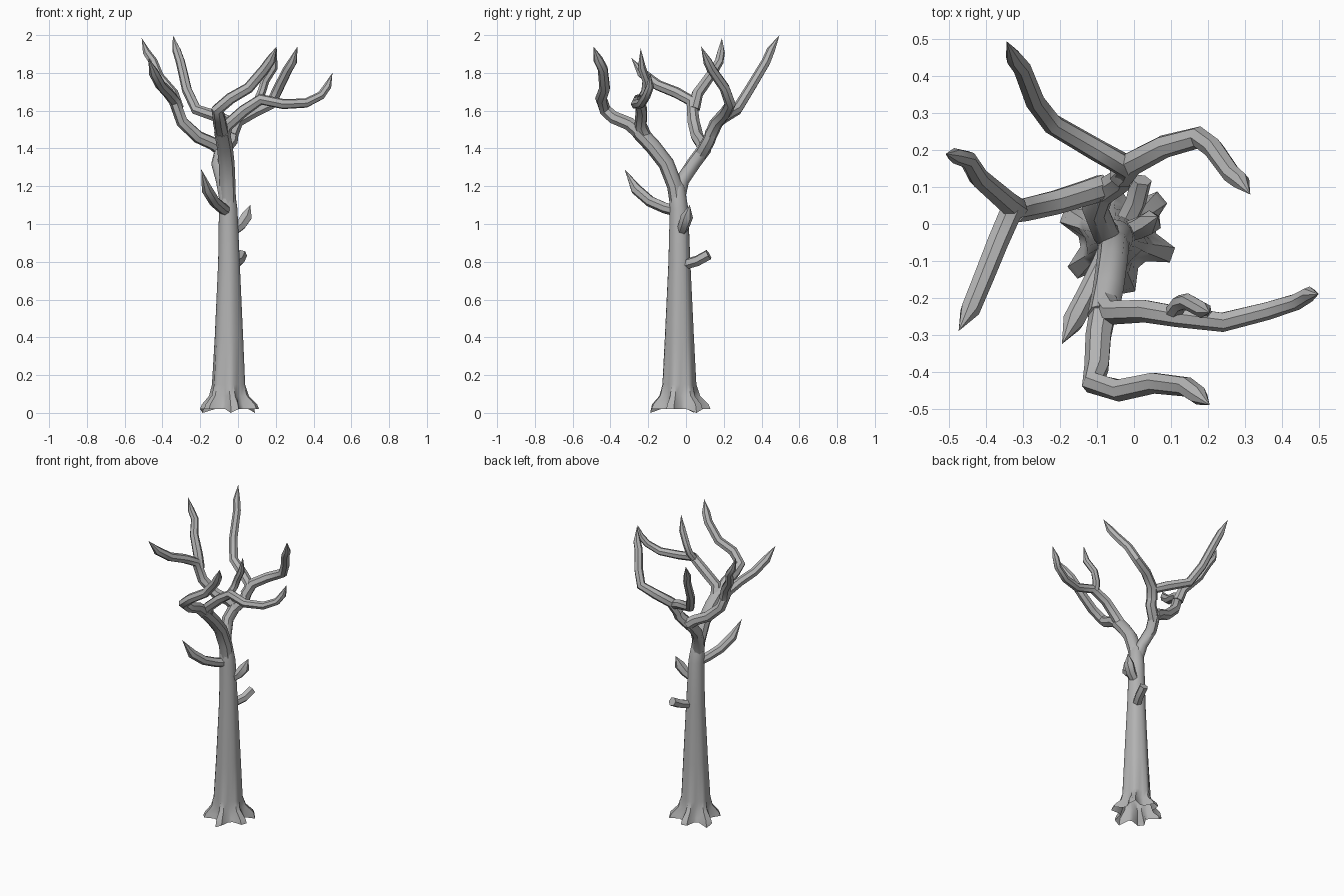
import bpy, bmesh, math
from mathutils import Vector

cube = bpy.data.objects.get("Cube")
if cube:
    bpy.data.objects.remove(cube)

bark = bpy.data.materials.new("grey bark")
bark.use_nodes = True
GREY = (0.45, 0.45, 0.45, 1)
bark.diffuse_color = GREY
bark.node_tree.nodes["Principled BSDF"].inputs["Base Color"].default_value = GREY


def finish(name, bm):
    bmesh.ops.recalc_face_normals(bm, faces=bm.faces)
    mesh = bpy.data.meshes.new(name)
    bm.to_mesh(mesh)
    bm.free()
    mesh.materials.append(bark)
    obj = bpy.data.objects.new(name, mesh)
    bpy.context.collection.objects.link(obj)
    bpy.ops.object.select_all(action='DESELECT')
    obj.select_set(True)
    bpy.context.view_layer.objects.active = obj
    bpy.ops.object.shade_smooth_by_angle(angle=math.radians(45))
    return obj


def bridge(bm, a, b):
    n = len(a)
    for i in range(n):
        j = (i + 1) % n
        bm.faces.new((a[i], a[j], b[j], b[i]))


def limb(name, path, r0, r1, pointed=True, sides=7):
    """Tapering tube along a path, ending in a point or a flat cut."""
    pts = [Vector(p) for p in path]
    bm = bmesh.new()
    rings = []
    last = len(pts) - 1
    side = None
    for k, p in enumerate(pts):
        if pointed and k == last:
            break
        d_in = (p - pts[max(k - 1, 0)]).normalized()
        d_out = (pts[min(k + 1, last)] - p).normalized()
        t = (d_in + d_out).normalized()
        if side is None:
            side = t.orthogonal()
        side = (side - t * side.dot(t)).normalized()
        up = t.cross(side)
        r = r0 + (r1 - r0) * k / max(last - pointed, 1)
        rings.append([bm.verts.new(p + r * (math.cos(a) * side + math.sin(a) * up))
                      for a in (math.tau * i / sides for i in range(sides))])
    for a, b in zip(rings, rings[1:]):
        bridge(bm, a, b)
    bm.faces.new(rings[0])
    if pointed:
        tip = bm.verts.new(pts[-1])
        for i in range(sides):
            bm.faces.new((rings[-1][i], rings[-1][(i + 1) % sides], tip))
    else:
        bm.faces.new(rings[-1])
    return finish(name, bm)


# Trunk: six flared roots, open underneath, blending to a round stem
SIDES = 24
bm = bmesh.new()
rings = []
# height, valley radius, root radius, centre x, centre y
for z, valley, root, cx, cy in [
        (0.02, .105, .160, -.045, -.03), (0.045, .095, .150, -.045, -.03),
        (0.09, .085, .108, -.048, -.033), (0.15, .082, .090, -.05, -.035),
        (0.4, .074, .077, -.048, -.035), (0.8, .057, .058, -.048, -.035),
        (1.08, .049, .049, -.052, -.037), (1.2, .040, .040, -.06, -.047),
        (1.24, .024, .024, -.065, -.05)]:
    ring = []
    for i in range(SIDES):
        a = math.radians(-20 + 7.5 + 15 * i)
        on_root = i % 4 in (0, 3)
        r = root if on_root else valley
        droop = -0.02 if z < 0.03 and i % 8 == 3 else 0
        ring.append(bm.verts.new((cx + r * math.cos(a), cy + r * math.sin(a), z + droop)))
    rings.append(ring)
for a, b in zip(rings, rings[1:]):
    bridge(bm, a, b)
bm.faces.new(rings[-1])
finish("trunk", bm)

# Main forks
limb("front_fork", [(-.052, -.04, 1.08), (-.055, -.058, 1.2), (-.06, -.105, 1.32),
                    (-.07, -.175, 1.41), (-.085, -.25, 1.49)], .042, .042, False, 8)
limb("back_fork", [(-.06, -.045, 1.12), (-.08, -.02, 1.23), (-.105, .04, 1.32),
                   (-.085, .1, 1.4)], .037, .037, False, 8)

# Front crown
limb("front_left_branch", [(-.08, -.21, 1.45), (-.06, -.24, 1.52), (.03, -.235, 1.6),
                           (.12, -.25, 1.66), (.24, -.265, 1.635), (.36, -.235, 1.64),
                           (.44, -.21, 1.68), (.475, -.19, 1.73), (.5, -.19, 1.8)],
     .036, .021)
limb("front_left_twig", [(.1, -.25, 1.64), (.125, -.215, 1.7), (.145, -.21, 1.76),
                         (.19, -.235, 1.83), (.205, -.24, 1.93)], .024, .022)
limb("front_branch", [(-.08, -.22, 1.46), (-.095, -.3, 1.53), (-.1, -.385, 1.565),
                      (-.11, -.43, 1.605), (-.04, -.45, 1.665), (.055, -.43, 1.72),
                      (.14, -.44, 1.82), (.175, -.465, 1.87), (.205, -.49, 1.94)],
     .038, .026)

# Back crown
limb("back_right_branch", [(-.095, .08, 1.37), (-.035, .12, 1.44), (-.02, .155, 1.53),
                           (-.1, .2, 1.565), (-.22, .27, 1.605), (-.27, .335, 1.71),
                           (-.305, .425, 1.86), (-.325, .45, 1.92), (-.345, .495, 2.0)],
     .037, .023)
limb("back_left_branch", [(-.035, .13, 1.47), (-.005, .165, 1.54), (.08, .21, 1.59),
                          (.175, .235, 1.635), (.215, .205, 1.72), (.265, .135, 1.82),
                          (.29, .115, 1.86), (.315, .08, 1.94)], .036, .024)
limb("right_branch", [(-.085, .1, 1.39), (-.13, .085, 1.425), (-.21, .06, 1.46),
                      (-.295, .04, 1.54), (-.335, .03, 1.65), (-.37, -.05, 1.695),
                      (-.41, -.15, 1.735), (-.445, -.235, 1.8), (-.475, -.29, 1.88)],
     .037, .027)
limb("right_twig", [(-.32, .04, 1.61), (-.345, .06, 1.69), (-.42, .125, 1.78),
                    (-.45, .175, 1.86), (-.485, .185, 1.91), (-.51, .19, 1.985)],
     .034, .021)

# Small growths on the trunk
limb("low_branch", [(-.06, -.05, 1.07), (-.085, -.11, 1.085), (-.125, -.19, 1.12),
                    (-.165, -.265, 1.185), (-.195, -.325, 1.29)], .03, .03)
limb("low_twig", [(-.03, -.025, .96), (.015, -.01, .995), (.045, .005, 1.04),
                  (.065, .02, 1.1)], .028, .033, True, 6)
limb("cut_stub", [(-.03, -.01, .785), (.005, .06, .805), (.02, .12, .838)],
     .029, .029, False, 6)
